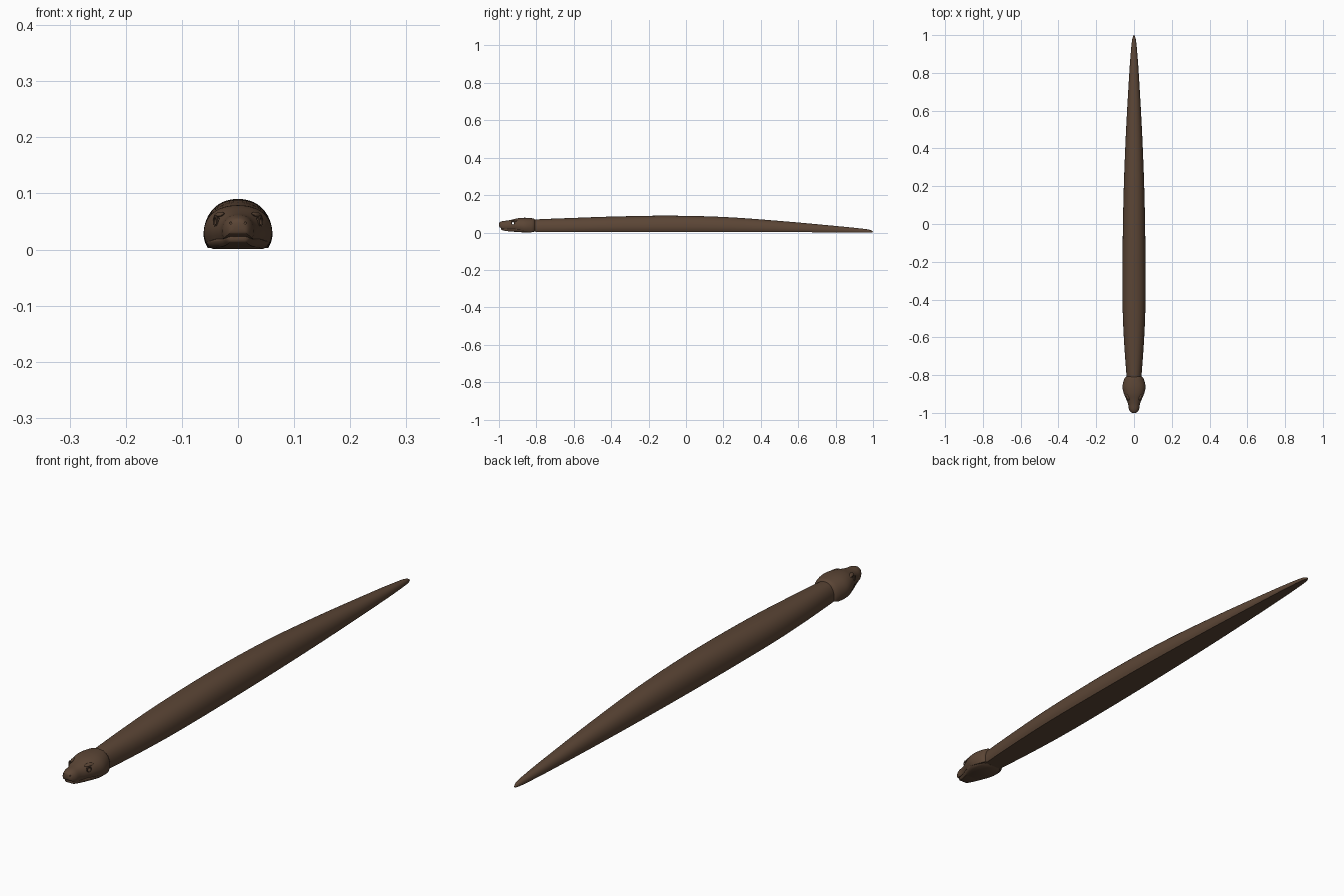
import bpy, math
from mathutils import Vector

if "Cube" in bpy.data.objects:
    bpy.data.objects.remove(bpy.data.objects["Cube"])


def material(name, rgb):
    m = bpy.data.materials.new(name)
    m.use_nodes = True
    m.diffuse_color = (*rgb, 1)
    bsdf = m.node_tree.nodes["Principled BSDF"]
    bsdf.inputs["Base Color"].default_value = (*rgb, 1)
    bsdf.inputs["Roughness"].default_value = 0.8
    return m


BROWN = material("earth brown", (0.105, 0.060, 0.036))


def spline(stations, steps):
    """Smooth the stations with a Catmull-Rom curve."""
    pts = [Vector(s) for s in stations]
    pts = [pts[0]] + pts + [pts[-1]]
    out = []
    for a, b, c, d in zip(pts, pts[1:], pts[2:], pts[3:]):
        for i in range(steps):
            t = i / steps
            out.append(0.5 * (2 * b + (c - a) * t + (2 * a - 5 * b + 4 * c - d) * t * t
                              + (3 * b - a - 3 * c + d) * t ** 3))
    return out + [pts[-1]]


def finish(ob, angle=40):
    ob.data.materials.clear()
    ob.data.materials.append(BROWN)
    bpy.ops.object.select_all(action='DESELECT')
    ob.select_set(True)
    bpy.context.view_layer.objects.active = ob
    bpy.ops.object.shade_smooth_by_angle(angle=math.radians(angle))


def loft(name, stations, section, steps=8):
    """Stations are (y, half width, bottom, top); section is a unit outline."""
    n = len(section)
    verts, faces = [], []
    rings = spline(stations, steps)
    for y, w, low, top in rings:
        verts += [(u * w, y, low + v * (top - low)) for u, v in section]
    for r in range(len(rings) - 1):
        for i in range(n):
            j = (i + 1) % n
            faces.append((r * n + i, r * n + j, r * n + n + j, r * n + n + i))
    faces.append(tuple(reversed(range(n))))
    faces.append(tuple(range(len(verts) - n, len(verts))))
    me = bpy.data.meshes.new(name)
    me.from_pydata(verts, [], faces)
    me.update()
    ob = bpy.data.objects.new(name, me)
    bpy.context.collection.objects.link(ob)
    return ob


def dome(belly, widest, power, count=28):
    """Outline with a flat belly, leaning sides and a round back."""
    start = -math.asin(widest / (1 - widest)) if widest < 0.5 else -math.pi / 2
    arc = [(math.cos(k), math.sin(k)) for k in
           (math.pi * i / count for i in range(count + 1))]
    pts = [(belly, 0), (1 - (1 - belly) * 0.35, widest * 0.45)]
    pts += [(math.copysign(abs(c) ** power, c), widest + (1 - widest) * s ** power) for c, s in arc]
    return pts + [(-u, v) for u, v in reversed(pts[:2])]


# Long body, flat underneath and tapering to the tail
body = loft("body", [
    (-0.86, 0.034, 0.006, 0.062), (-0.80, 0.040, 0.004, 0.070),
    (-0.60, 0.054, 0.003, 0.078), (-0.40, 0.061, 0.003, 0.085),
    (-0.10, 0.060, 0.003, 0.090), (0.20, 0.054, 0.003, 0.083),
    (0.50, 0.042, 0.002, 0.062), (0.80, 0.025, 0.001, 0.035),
    (0.92, 0.016, 0.001, 0.023), (0.975, 0.010, 0.001, 0.016),
    (0.995, 0.004, 0.001, 0.009), (1.0, 0.001, 0.002, 0.004)],
    dome(0.88, 0.25, 0.9))
finish(body)

# Upper head: narrow snout, broad cheeks, rounded collar at the neck
head = loft("head", [
    (-1.0, 0.008, 0.036, 0.048), (-0.996, 0.018, 0.028, 0.055),
    (-0.98, 0.027, 0.021, 0.061), (-0.955, 0.031, 0.019, 0.064),
    (-0.93, 0.040, 0.019, 0.069), (-0.90, 0.053, 0.016, 0.076),
    (-0.865, 0.061, 0.009, 0.079), (-0.83, 0.055, 0.005, 0.077),
    (-0.812, 0.046, 0.006, 0.073), (-0.806, 0.034, 0.010, 0.062)],
    dome(0.90, 0.28, 0.9), 4)

# Lower jaw, slightly inset so a mouth line shows
jaw = loft("lower_jaw", [
    (-0.988, 0.010, 0.017, 0.025), (-0.982, 0.020, 0.012, 0.026),
    (-0.955, 0.028, 0.007, 0.026), (-0.92, 0.041, 0.004, 0.026),
    (-0.87, 0.056, 0.001, 0.026), (-0.83, 0.049, 0.001, 0.024),
    (-0.812, 0.036, 0.004, 0.018)],
    dome(0.80, 0.45, 0.9), 4)
finish(jaw)


# Eye opening and nostrils are cut out of the head
def cut(target, name, radius, depth, location, rotation, scale=(1, 1, 1)):
    bpy.ops.mesh.primitive_cylinder_add(vertices=16, radius=radius, depth=depth,
                                        location=location, rotation=rotation)
    tool = bpy.context.object
    tool.name, tool.scale, tool.hide_render = name, scale, True
    mod = target.modifiers.new(name, 'BOOLEAN')
    mod.operation, mod.solver, mod.object = 'DIFFERENCE', 'EXACT', tool
    bpy.context.view_layer.objects.active = target
    bpy.ops.object.modifier_apply(modifier=name)
    bpy.data.objects.remove(tool)


cut(head, "eye_cutter", 0.007, 0.2, (0, -0.925, 0.050), (0, math.pi / 2, 0))
for side in (-1, 1):
    cut(head, "nostril_cutter", 0.002, 0.016, (side * 0.013, -0.995, 0.047), (math.pi / 2, 0, 0))
finish(head)

# Raised eyelids and brow ridges
for side, label in ((1, "left"), (-1, "right")):
    bpy.ops.mesh.primitive_torus_add(
        major_radius=0.0085, minor_radius=0.0022, major_segments=24, minor_segments=8,
        location=(side * 0.040, -0.925, 0.050), rotation=(0, math.pi / 2, -side * 0.35))
    lid = bpy.context.object
    lid.name = label + "_eyelid"
    finish(lid)
    bpy.ops.mesh.primitive_uv_sphere_add(
        segments=20, ring_count=10, radius=1, location=(side * 0.033, -0.917, 0.0625),
        rotation=(0, side * 0.4, -side * 0.35))
    brow = bpy.context.object
    brow.name, brow.scale = label + "_brow", (0.007, 0.018, 0.004)
    finish(brow)
